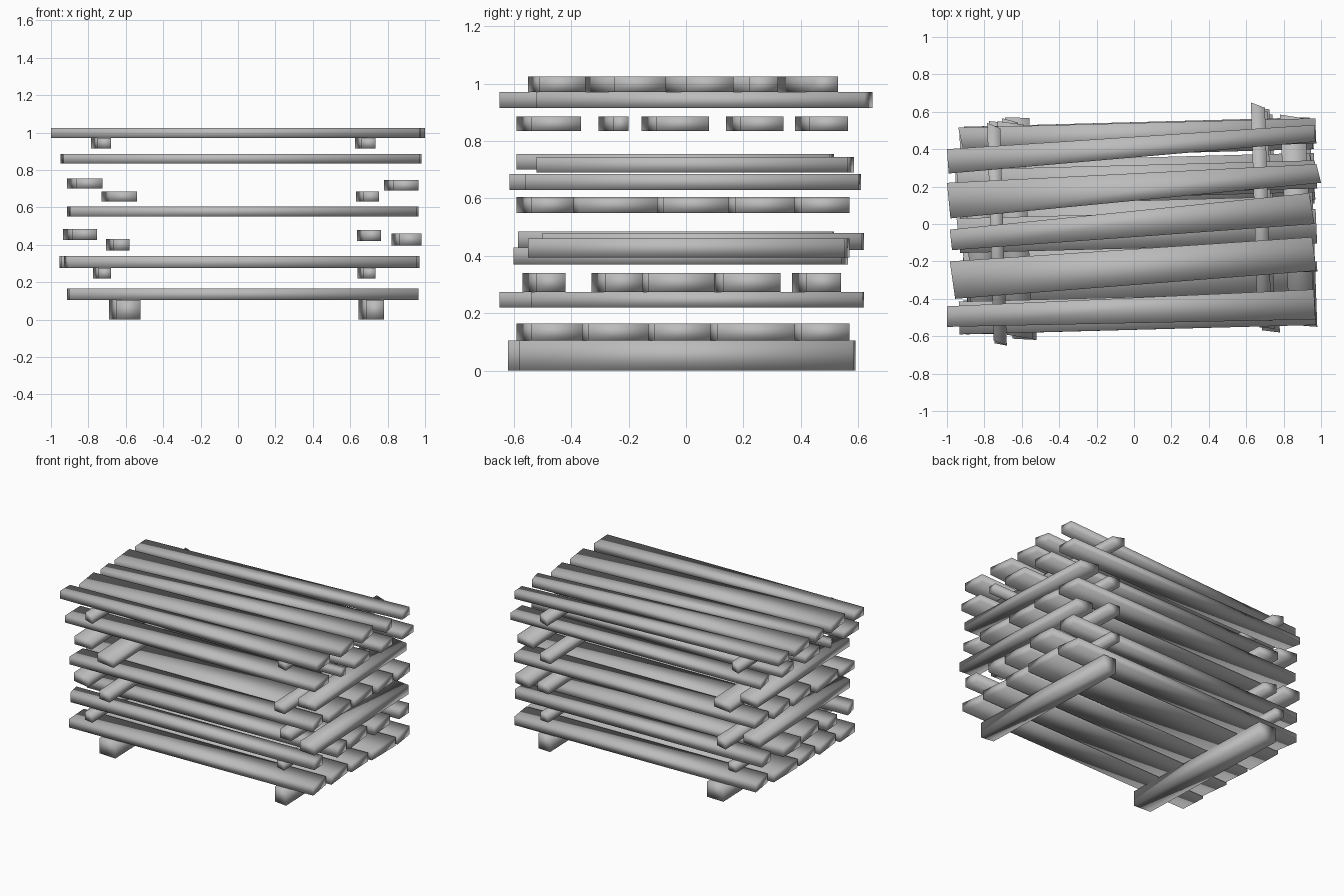
import bpy
import random

random.seed(4)

cube = bpy.data.objects.get("Cube")
if cube:
    bpy.data.objects.remove(cube, do_unlink=True)

wood = bpy.data.materials.new("grey_wood")
wood.use_nodes = True
colour = (0.5, 0.5, 0.5, 1)
wood.diffuse_color = colour
wood.node_tree.nodes["Principled BSDF"].inputs["Base Color"].default_value = colour


def board(name, ends, start, finish, bottom, top, across=False):
    """Tapered board: start and finish are its (low, high) widths at both ends."""
    tilt_a, tilt_b = (random.uniform(0, 0.03) for _ in range(2))
    outline = [
        (ends[0] + tilt_a, start[0]), (ends[1], finish[0]),
        (ends[1] - tilt_b, finish[1]), (ends[0], start[1]),
    ]
    if across:
        outline = [(v, u) for u, v in reversed(outline)]
    verts = [(x, y, z) for z in (bottom, top) for x, y in outline]
    faces = [(3, 2, 1, 0), (4, 5, 6, 7)]
    faces += [(i, (i + 1) % 4, (i + 1) % 4 + 4, i + 4) for i in range(4)]
    mesh = bpy.data.meshes.new(name)
    mesh.from_pydata(verts, [], faces)
    mesh.materials.append(wood)
    mesh.shade_smooth()
    obj = bpy.data.objects.new(name, mesh)
    bpy.context.collection.objects.link(obj)
    return obj


def deck(name, ends, bottom, top, spans, rise=0.05):
    """Layer of long planks, each drifting backwards towards the left side."""
    for i, (low, high) in enumerate(spans, 1):
        shorten = random.uniform(0, 0.03) if i % 2 else 0
        board(f"{name}_plank_{i}", (ends[0] + shorten, ends[1] - shorten / 2),
              (low, high - rise), (low + rise, high), bottom, top)


def bearer(name, x_range, y_range, bottom, height, drift=0.04):
    """Cross piece whose rear end drifts towards the right side."""
    low, high = x_range
    board(name, y_range, (low + drift, high), (low, high - drift),
          bottom, bottom + height, across=True)


# Ground beams
bearer("ground_beam_right", (-0.69, -0.52), (-0.62, 0.57), 0, 0.105)
bearer("ground_beam_left", (0.645, 0.78), (-0.58, 0.59), 0, 0.105)

# Long plank layers
deck("lowest", (-0.915, 0.965), 0.105, 0.165,
     [(-0.59, -0.36), (-0.39, -0.13), (-0.16, 0.085), (0.06, 0.38), (0.35, 0.57)])
deck("lower", (-0.955, 0.97), 0.275, 0.34,
     [(-0.57, -0.42), (-0.33, -0.15), (-0.18, 0.1), (0.08, 0.33), (0.37, 0.54)])
deck("middle", (-0.915, 0.965), 0.55, 0.605,
     [(-0.59, -0.39), (-0.42, -0.1), (-0.13, 0.15), (0.12, 0.38), (0.35, 0.57)])
deck("upper", (-0.95, 0.98), 0.835, 0.885,
     [(-0.59, -0.365), (-0.305, -0.2), (-0.155, 0.08), (0.14, 0.34), (0.38, 0.565)])

# Cross pieces between the layers
bearer("lower_bearer_right", (-0.775, -0.68), (-0.65, 0.55), 0.22, 0.055, 0.03)
bearer("lower_bearer_left", (0.64, 0.735), (-0.54, 0.62), 0.22, 0.055, 0.03)
bearer("middle_bearer_right", (-0.705, -0.58), (-0.6, 0.565), 0.37, 0.06)
bearer("middle_bearer_left", (0.82, 0.98), (-0.55, 0.57), 0.395, 0.065)
bearer("middle_outer_bearer_right", (-0.935, -0.755), (-0.585, 0.515), 0.425, 0.06, 0.05)
bearer("middle_inner_bearer_left", (0.635, 0.765), (-0.5, 0.62), 0.42, 0.06)
bearer("upper_bearer_right", (-0.73, -0.54), (-0.615, 0.55), 0.63, 0.055, 0.05)
bearer("upper_bearer_left", (0.63, 0.755), (-0.56, 0.61), 0.63, 0.055)
bearer("upper_outer_bearer_right", (-0.915, -0.725), (-0.59, 0.515), 0.7, 0.055, 0.05)
bearer("upper_outer_bearer_left", (0.78, 0.965), (-0.52, 0.585), 0.69, 0.055, 0.05)
bearer("top_bearer_right", (-0.785, -0.68), (-0.65, 0.54), 0.915, 0.055, 0.035)
bearer("top_bearer_left", (0.625, 0.735), (-0.52, 0.65), 0.915, 0.055, 0.035)

# Top layer, with planks that widen and narrow
top_planks = [
    ((-1, 0.97), (-0.55, -0.44), (-0.51, -0.35)),
    ((-0.985, 0.975), (-0.4, -0.2), (-0.25, -0.07)),
    ((-0.985, 0.965), (-0.14, -0.03), (0, 0.165)),
    ((-1, 1), (0.03, 0.22), (0.22, 0.32)),
    ((-1, 0.97), (0.27, 0.4), (0.44, 0.53)),
]
for i, (ends, start, finish) in enumerate(top_planks, 1):
    board(f"top_plank_{i}", ends, start, finish, 0.97, 1.025)
